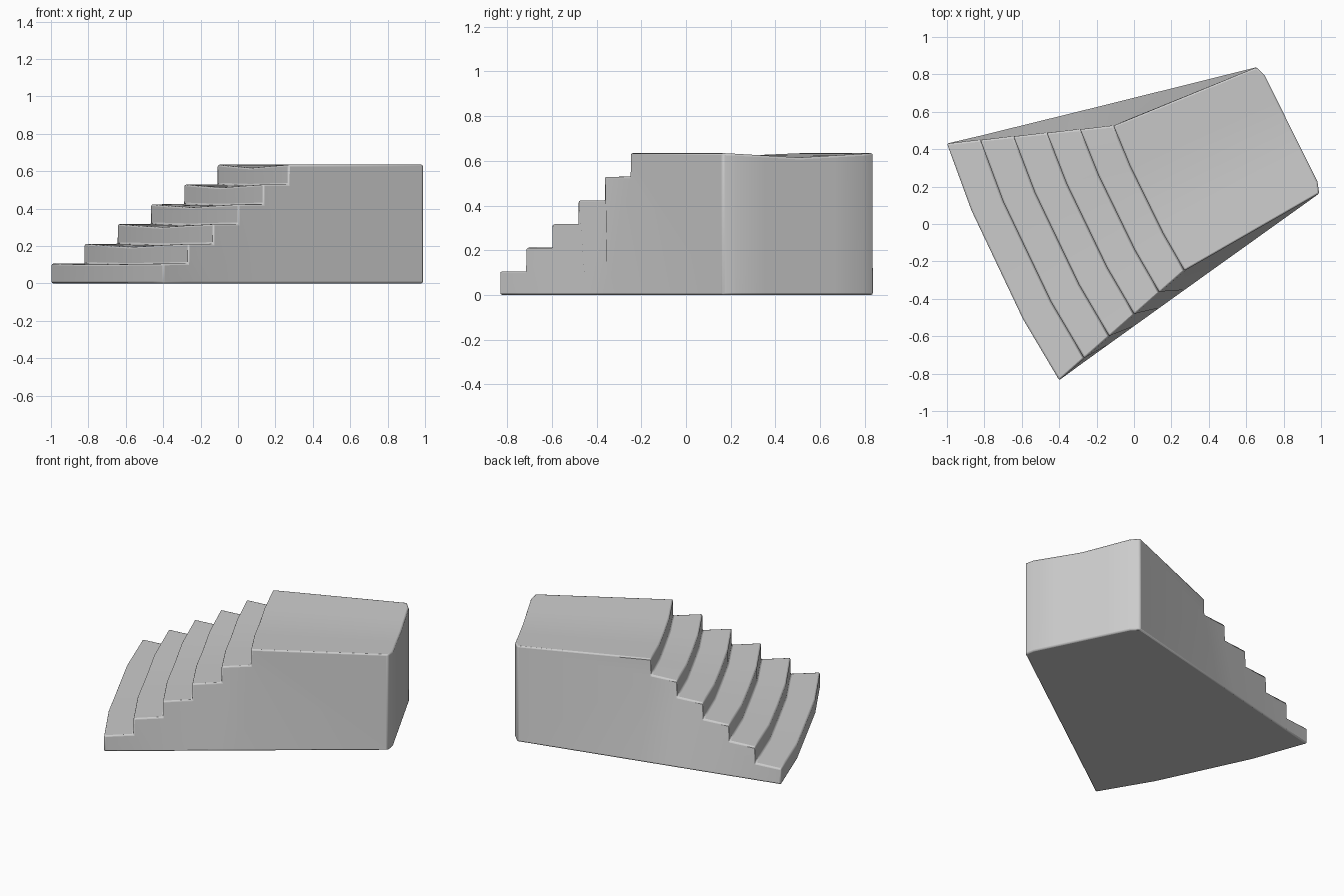
import bpy, bmesh
from mathutils import Vector

if "Cube" in bpy.data.objects:
    bpy.data.objects.remove(bpy.data.objects["Cube"])

STEPS = 6
RISE = 0.635 / STEPS
TS = [0, 0.08, 0.27, 0.5, 0.73, 0.92, 1]     # subdivisions across the stair
OUT_FRONT = Vector((-0.9, -0.43))            # bow direction of the nosings
OUT_BACK = Vector((0.9, 0.44))

# left and right corners of each riser, then the back wall
left = [Vector((-1, 0.43)).lerp(Vector((-0.11, 0.525)), i / 5) for i in range(STEPS)]
right = [Vector((-0.40, -0.835)).lerp(Vector((0.27, -0.25)), i / 5) for i in range(STEPS)]
left.append(Vector((0.655, 0.838)))
right.append(Vector((0.99, 0.163)))


def across(a, b, t, out, amount, ramp):
    return a.lerp(b, t) + out * amount * min(1, t / ramp, (1 - t) / ramp)


def station_row(bm, i, z, dip, ground=False):
    """One row of vertices across the stair at riser i (6 = back wall)."""
    a, b = left[i], right[i]
    if ground:   # the footprint has straight sides
        a = left[0].lerp(left[-1], (a.x - left[0].x) / (left[-1].x - left[0].x))
        b = right[0].lerp(right[-1], (b.x - right[0].x) / (right[-1].x - right[0].x))
    row = []
    for t in TS:
        if i == STEPS:
            p = across(a, b, t, OUT_BACK, 0.02, 0.08)
        else:
            p = across(a, b, t, OUT_FRONT, 0.035 - 0.004 * i, 0.27)
        row.append(bm.verts.new((p.x, p.y, z - dip * (1 - abs(2 * t - 1)))))
    return row


def strip(bm, r0, r1):
    for j in range(len(TS) - 1):
        bm.faces.new((r0[j], r0[j + 1], r1[j + 1], r1[j]))


bm = bmesh.new()
base, low, high = [], [], []
for i in range(STEPS + 1):
    base.append(station_row(bm, i, 0, 0, True))
    low.append(station_row(bm, i, RISE * i, 0.02 if i == STEPS else 0.006) if i else base[0])
    high.append(station_row(bm, i, RISE * (i + 1), 0.005 if i == 0 else 0.017)
                if i < STEPS else None)

for i in range(STEPS):
    strip(bm, low[i], high[i])               # riser
    strip(bm, high[i], low[i + 1])           # worn tread or landing
    strip(bm, base[i], base[i + 1])          # underside
    for e in (0, -1):                        # side walls
        pts = [base[i][e], base[i + 1][e], low[i + 1][e], high[i][e]]
        if i:
            pts.append(low[i][e])
        bm.faces.new(pts)
strip(bm, base[STEPS], low[STEPS])           # back wall
bmesh.ops.recalc_face_normals(bm, faces=bm.faces)

mesh = bpy.data.meshes.new("stone_stairs")
bm.to_mesh(mesh)
bm.free()
stairs = bpy.data.objects.new("stone_stairs", mesh)
bpy.context.collection.objects.link(stairs)

# softened edges
bev = stairs.modifiers.new("soft_edges", 'BEVEL')
bev.width = 0.009
bev.segments = 2
bev.limit_method = 'ANGLE'
bev.angle_limit = 0.9

bpy.context.view_layer.objects.active = stairs
stairs.select_set(True)
bpy.ops.object.shade_smooth_by_angle(angle=0.9)
